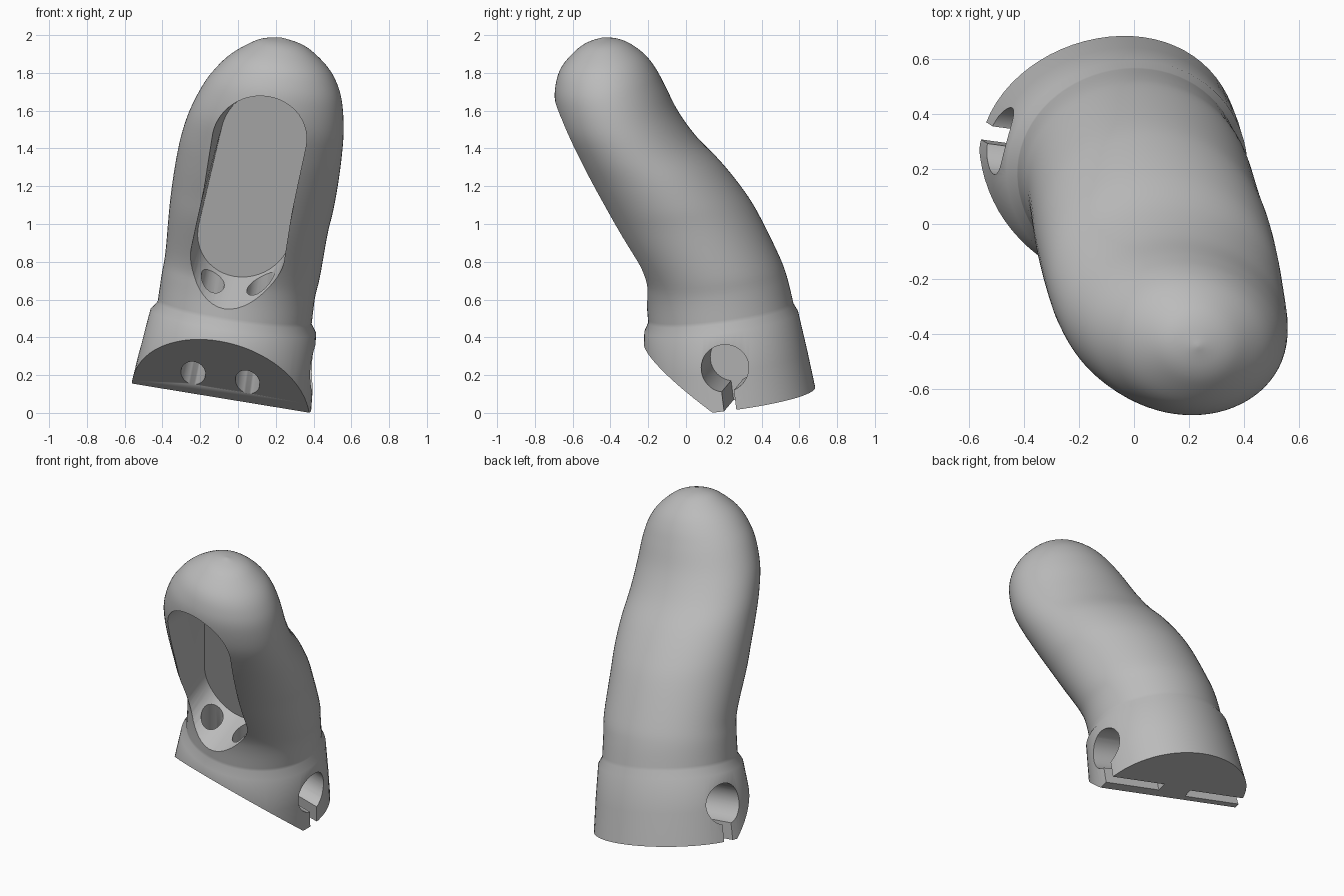
import bpy, bmesh, math
from mathutils import Vector, Matrix

cube = bpy.data.objects.get("Cube")
if cube:
    bpy.data.objects.remove(cube, do_unlink=True)

# Tilted frame: u across, v towards the back, w up the finger
W = Vector((0.143, -0.132, 0.981)).normalized()
U = Vector((0.977, -0.135, -0.161))
U = (U - W * U.dot(W)).normalized()
V = W.cross(U)
FRAME = Matrix((U, V, W)).transposed().to_4x4()
FRAME.translation = (-0.09, 0.205, 0.078)


def loft(name, loops):
    """Closed solid through a list of equally long loops."""
    bm = bmesh.new()
    rings = [[bm.verts.new(FRAME @ Vector(p)) for p in loop] for loop in loops]
    n = len(rings[0])
    for a, b in zip(rings, rings[1:]):
        for i in range(n):
            j = (i + 1) % n
            bm.faces.new((a[i], a[j], b[j], b[i]))
    bm.faces.new(rings[0])
    bm.faces.new(rings[-1])
    bmesh.ops.recalc_face_normals(bm, faces=bm.faces)
    mesh = bpy.data.meshes.new(name)
    bm.to_mesh(mesh)
    bm.free()
    obj = bpy.data.objects.new(name, mesh)
    bpy.context.collection.objects.link(obj)
    return obj


def section(w, centre, half, front, back, n=72):
    """Oval cross-section at height w, its back leaning sideways near the base."""
    mid, depth = (front + back) / 2, (back - front) / 2
    lean = 0.22 * max(0, 1 - w)
    loop = []
    for i in range(n):
        a = 2 * math.pi * i / n
        v = mid + depth * math.sin(a)
        loop.append((centre + half * math.cos(a) + lean * max(v, 0) ** 2, v, w))
    return loop


def smooth(keys, steps=5):
    """Catmull-Rom interpolation of the section values."""
    pts = [keys[0]] + keys + [keys[-1]]
    out = []
    for p0, p1, p2, p3 in zip(pts, pts[1:], pts[2:], pts[3:]):
        for s in range(steps):
            t = s / steps
            out.append([b + 0.5 * t * (c - a + t * (2 * a - 5 * b + 4 * c - d
                        + t * (3 * (b - c) + d - a)))
                        for a, b, c, d in zip(p0, p1, p2, p3)])
    return out + [keys[-1]]


def rod(name, start, end, radius, n=40):
    """Cylinder between two points of the tilted frame."""
    start, end = Vector(start), Vector(end)
    turn = (end - start).to_track_quat('Z', 'Y')
    ring = [turn @ Vector((radius * math.cos(2 * math.pi * i / n),
                           radius * math.sin(2 * math.pi * i / n), 0)) for i in range(n)]
    return loft(name, [[start + p for p in ring], [end + p for p in ring]])


def prism(name, outline, u0, u1):
    """Outline in (v, w) extruded across u."""
    return loft(name, [[(u, v, w) for v, w in outline] for u in (u0, u1)])


# Collar and finger: height, centre, half width, front, back
collar = [(0, -0.003, 0.481, -0.45, 0.49), (0.2, -0.002, 0.465, -0.412, 0.472),
          (0.41, 0, 0.443, -0.374, 0.45)]
finger = [
    (0.455, 0, 0.412, -0.347, 0.431),
    (0.6, 0, 0.411, -0.343, 0.414),
    (0.72, 0.01, 0.415, -0.362, 0.387),
    (0.96, 0.02, 0.425, -0.466, 0.305),
    (1.1, 0.032, 0.433, -0.515, 0.24),
    (1.25, 0.045, 0.435, -0.568, 0.15),
    (1.4, 0.06, 0.43, -0.615, 0.04),
    (1.55, 0.077, 0.412, -0.658, -0.037),
    (1.7, 0.093, 0.372, -0.669, -0.085),
    (1.8, 0.102, 0.323, -0.65, -0.12),
    (1.88, 0.105, 0.26, -0.608, -0.165),
    (1.95, 0.104, 0.17, -0.53, -0.235),
    (1.985, 0.1, 0.1, -0.465, -0.3),
    (2.003, 0.097, 0.005, -0.385, -0.375),
]
body = loft("finger_shell", [section(*k) for k in collar + smooth(finger)])

# Slanted cut across the front of the base
cutters = [prism("front_chamfer", [(0.05, -0.046), (-0.8, 0.73), (-0.8, -0.2)], -1, 1)]


# Long round-ended pocket, leaning sideways, its lower end sloping out to the front
def pocket_loop(v_of_w, drop, radius=0.25, low=0.92, high=1.47, n=24):
    loop = []
    for centre, start, shift in ((high, 0, 0), (low, math.pi, drop)):
        for i in range(n + 1):
            a = start + math.pi * i / n
            w = centre + radius * math.sin(a)
            u = 0.022 + 0.11 * (w - low) + radius * math.cos(a)
            loop.append((u, v_of_w(w), w - shift))
    return loop


cutters.append(loft("pocket", [pocket_loop(lambda w: -0.17 - 0.18 * (w - 0.92), 0),
                               pocket_loop(lambda w: -1.0, 0.6)]))

# Mirrored cord channels, side sockets and the slits below them
for side in (-1, 1):
    low = Vector((side * 0.147, -0.14, 0.128))
    high = Vector((0.025 + side * 0.125, -0.225, 0.7))
    step = high - low
    cutters.append(rod("cord_channel", low - step * 0.4, high + step * 0.06, 0.066))
    v = 0.08 + side * 0.012
    cutters.append(rod("side_socket", (side * 0.1, v, 0.225), (side * 0.8, v, 0.225), 0.125))
    cutters.append(prism("socket_slit", [(v - 0.03, -0.1), (v + 0.035, -0.1),
                                         (v + 0.035, 0.2), (v - 0.03, 0.2)],
                         side * 0.1, side * 0.8))

for cutter in cutters:
    cutter.hide_render = True
    mod = body.modifiers.new(cutter.name, 'BOOLEAN')
    mod.operation = 'DIFFERENCE'
    mod.solver = 'EXACT'
    mod.object = cutter

# Bake the cuts and drop the cutters
bpy.context.view_layer.update()
baked = bpy.data.meshes.new_from_object(body.evaluated_get(bpy.context.evaluated_depsgraph_get()))
body.modifiers.clear()
body.data = baked
for cutter in cutters:
    bpy.data.objects.remove(cutter, do_unlink=True)

# Plain grey finish
grey = bpy.data.materials.new("plain_grey")
grey.use_nodes = True
colour = (0.5, 0.5, 0.5, 1)
grey.diffuse_color = colour
grey.node_tree.nodes["Principled BSDF"].inputs["Base Color"].default_value = colour
body.data.materials.clear()
body.data.materials.append(grey)

bpy.ops.object.select_all(action='DESELECT')
body.select_set(True)
bpy.context.view_layer.objects.active = body
bpy.ops.object.shade_smooth_by_angle(angle=math.radians(40))
